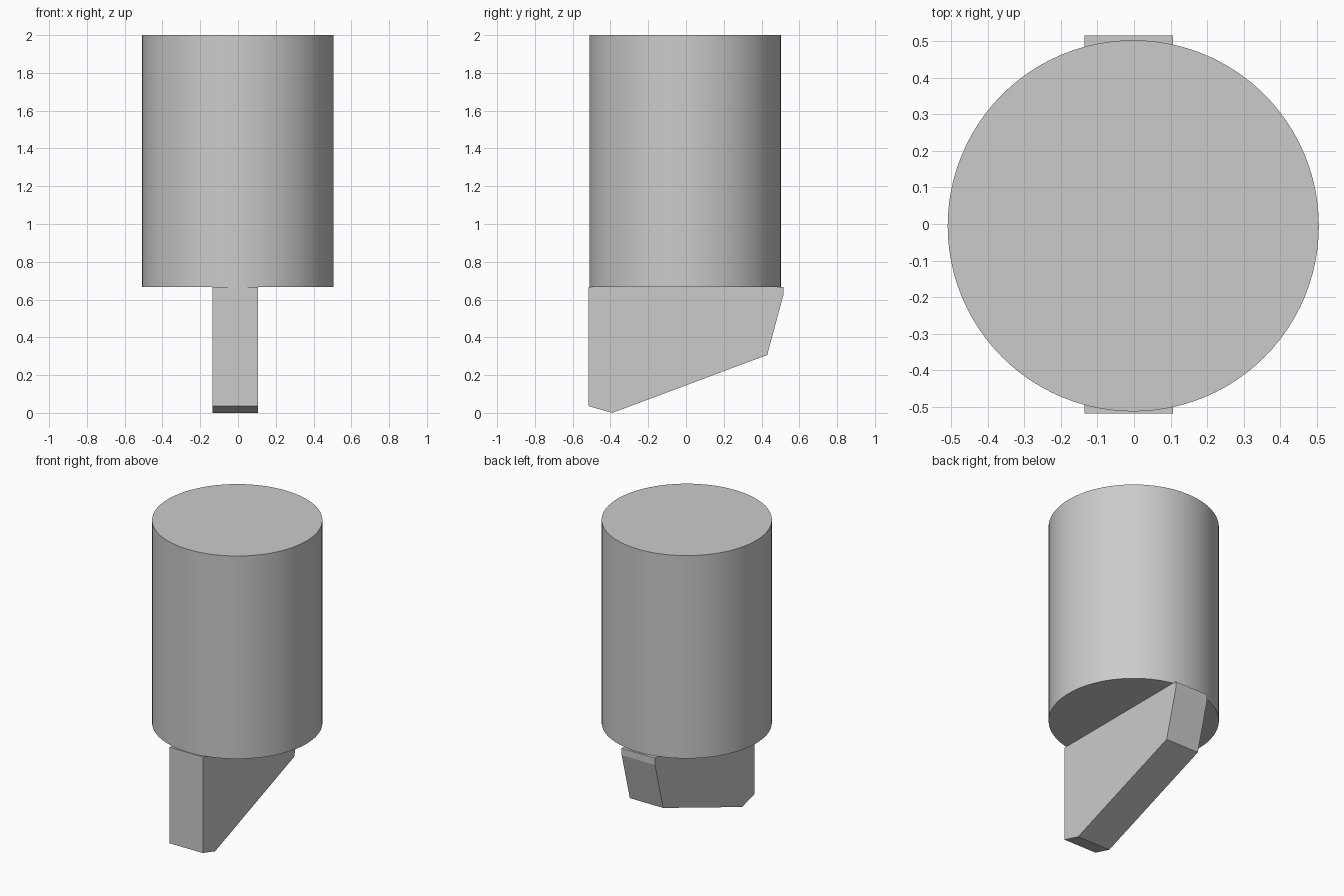
import bpy, bmesh, math

if "Cube" in bpy.data.objects:
    bpy.data.objects.remove(bpy.data.objects["Cube"], do_unlink=True)

STEP_Z = 0.667  # where the shank meets the blade

# One plain steel grey
steel = bpy.data.materials.new("steel_grey")
steel.use_nodes = True
colour = (0.6, 0.6, 0.6, 1)
steel.diffuse_color = colour
steel.node_tree.nodes["Principled BSDF"].inputs["Base Color"].default_value = colour

# Round shank
height = 2 - STEP_Z
bpy.ops.mesh.primitive_cylinder_add(vertices=96, radius=0.507, depth=height,
                                    location=(-0.002, -0.005, STEP_Z + height / 2))
shank = bpy.context.object
shank.name = "shank"
shank.data.materials.append(steel)
bpy.ops.object.shade_smooth_by_angle(angle=math.radians(30))

# Flat cutting blade: side profile (y, z) extruded across x
profile = [(-0.517, STEP_Z), (-0.517, 0.036), (-0.39, 0), (0.43, 0.307),
           (0.515, 0.622), (0.515, STEP_Z)]
left, right = 0.107, -0.135
bm = bmesh.new()
face = bm.faces.new([bm.verts.new((right, y, z)) for y, z in profile])
side = bmesh.ops.extrude_face_region(bm, geom=[face])
moved = [v for v in side["geom"] if isinstance(v, bmesh.types.BMVert)]
bmesh.ops.translate(bm, verts=moved, vec=(left - right, 0, 0))
bmesh.ops.recalc_face_normals(bm, faces=bm.faces)
mesh = bpy.data.meshes.new("blade")
bm.to_mesh(mesh)
bm.free()
mesh.materials.append(steel)
blade = bpy.data.objects.new("blade", mesh)
bpy.context.collection.objects.link(blade)
